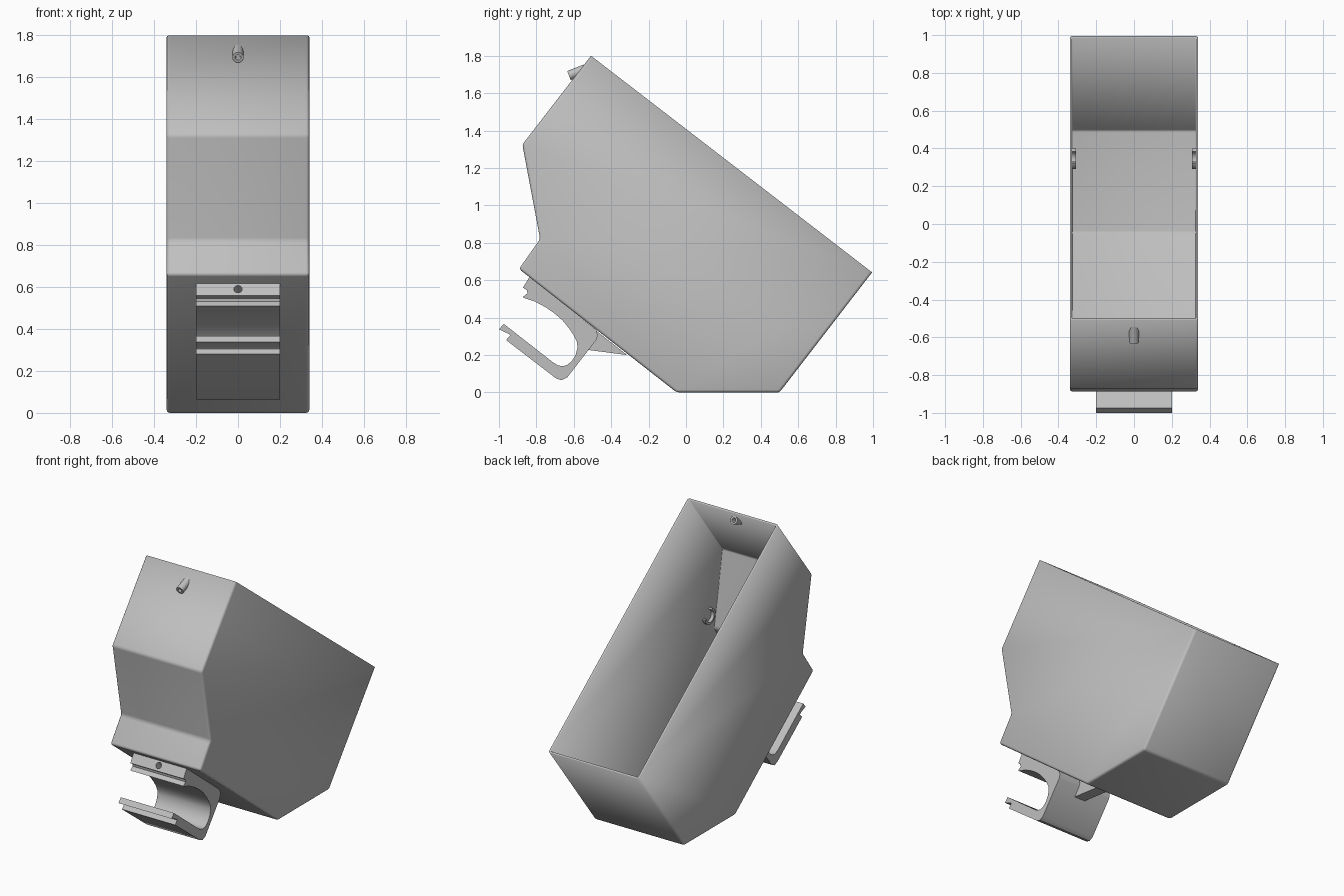
import bpy, bmesh, math
from mathutils import Vector

if "Cube" in bpy.data.objects:
    bpy.data.objects.remove(bpy.data.objects["Cube"])

grey = bpy.data.materials.new("light_grey_plastic")
grey.use_nodes = True
colour = (0.52, 0.52, 0.52, 1)
grey.diffuse_color = colour
grey.node_tree.nodes["Principled BSDF"].inputs["Base Color"].default_value = colour


def finish(name, bm):
    bmesh.ops.recalc_face_normals(bm, faces=bm.faces)
    mesh = bpy.data.meshes.new(name)
    bm.to_mesh(mesh)
    bm.free()
    obj = bpy.data.objects.new(name, mesh)
    bpy.context.collection.objects.link(obj)
    mesh.materials.append(grey)
    return obj


def prism(profile, half_width, x=0):
    """Side profile (y, z) extruded across the width."""
    bm = bmesh.new()
    face = bm.faces.new([bm.verts.new((x - half_width, y, z)) for y, z in profile])
    side = bmesh.ops.extrude_face_region(bm, geom=[face])["geom"]
    bmesh.ops.translate(bm, vec=(2 * half_width, 0, 0),
                        verts=[v for v in side if isinstance(v, bmesh.types.BMVert)])
    bmesh.ops.recalc_face_normals(bm, faces=bm.faces)
    return bm


def smooth(obj, angle=35):
    bpy.ops.object.select_all(action='DESELECT')
    obj.select_set(True)
    bpy.context.view_layer.objects.active = obj
    bpy.ops.object.shade_smooth_by_angle(angle=math.radians(angle))


def rod(name, centre, axis, radius, length):
    bm = bmesh.new()
    bmesh.ops.create_cone(bm, cap_ends=True, segments=24, radius1=radius,
                          radius2=radius, depth=length)
    obj = finish(name, bm)
    obj.rotation_mode = 'QUATERNION'
    obj.rotation_quaternion = Vector(axis).to_track_quat('Z', 'Y')
    obj.location = centre
    return obj


def cut(obj, cutter):
    mod = obj.modifiers.new("hole", 'BOOLEAN')
    mod.operation = 'DIFFERENCE'
    mod.solver = 'EXACT'
    mod.object = cutter
    cutter.hide_render = True
    cutter.display_type = 'WIRE'
    cutter.hide_set(True)


# Open-topped thin-walled bin with softened outer edges
rim_front, rim_back = (-0.508, 1.8), (0.995, 0.642)
bm = prism([rim_front, (-0.875, 1.325), (-0.78, 0.82), (-0.893, 0.66),
            (-0.05, 0), (0.5, 0), rim_back], 0.34)
rim_normal = Vector((0, 0.61, 0.79))
top = max(bm.faces, key=lambda f: f.normal.dot(rim_normal))
bm.faces.remove(top)
bmesh.ops.bevel(bm, geom=[e for e in bm.edges if not e.is_boundary], offset=0.015,
                segments=3, profile=0.5, affect='EDGES')
bin_body = finish("bin", bm)
wall = bin_body.modifiers.new("wall", 'SOLIDIFY')
wall.thickness = 0.012
wall.offset = -1
wall.use_even_offset = True
smooth(bin_body)

# Clamp under the front slope, with notched jaws
clamp = finish("clamp", prism([
    (-0.835, 0.62), (-0.872, 0.56), (-0.85, 0.546), (-0.848, 0.53), (-0.873, 0.51),
    (-0.86, 0.503), (-0.81, 0.487), (-0.75, 0.455), (-0.70, 0.42), (-0.66, 0.385),
    (-0.625, 0.342), (-0.6, 0.305), (-0.583, 0.27), (-0.58, 0.24), (-0.59, 0.2),
    (-0.61, 0.168), (-0.635, 0.147), (-0.66, 0.14), (-0.685, 0.145), (-0.71, 0.16),
    (-0.975, 0.367), (-1.0, 0.337), (-0.945, 0.312), (-0.94, 0.305), (-0.962, 0.28),
    (-0.695, 0.075), (-0.665, 0.065), (-0.635, 0.08), (-0.48, 0.28), (-0.472, 0.305),
    (-0.48, 0.335)], 0.2))
cut(clamp, rod("screw_hole_cutter", (0, -0.84, 0.58), (0, 0.79, -0.61), 0.02, 0.2))
smooth(clamp)

# Gusset bracing the clamp against the bin
finish("gusset", prism([(-0.53, 0.228), (-0.315, 0.2), (-0.48, 0.33)], 0.04))

# Hollow spout through the upper front wall
spout_axis = (0, -0.93, -0.36)
spout = rod("spout", (0, -0.57, 1.716), spout_axis, 0.026, 0.12)
cut(spout, rod("spout_bore_cutter", (0, -0.57, 1.716), spout_axis, 0.014, 0.3))
smooth(spout)

# Snap hooks on the inner side walls, open toward the rim
facing = math.atan2(0.79, 0.61)
for place, (cy, cz) in {"front": (-0.70, 0.93), "back": (0.345, 0.11)}.items():
    for side, sign in {"left": 1, "right": -1}.items():
        arc = [facing + math.radians(60 + 240 * i / 16) for i in range(17)]
        ring = [(cy + 0.055 * math.cos(a), cz + 0.055 * math.sin(a)) for a in arc]
        ring += [(cy + 0.04 * math.cos(a), cz + 0.04 * math.sin(a)) for a in reversed(arc)]
        smooth(finish(f"{place}_{side}_hook", prism(ring, 0.0125, sign * 0.319)))
